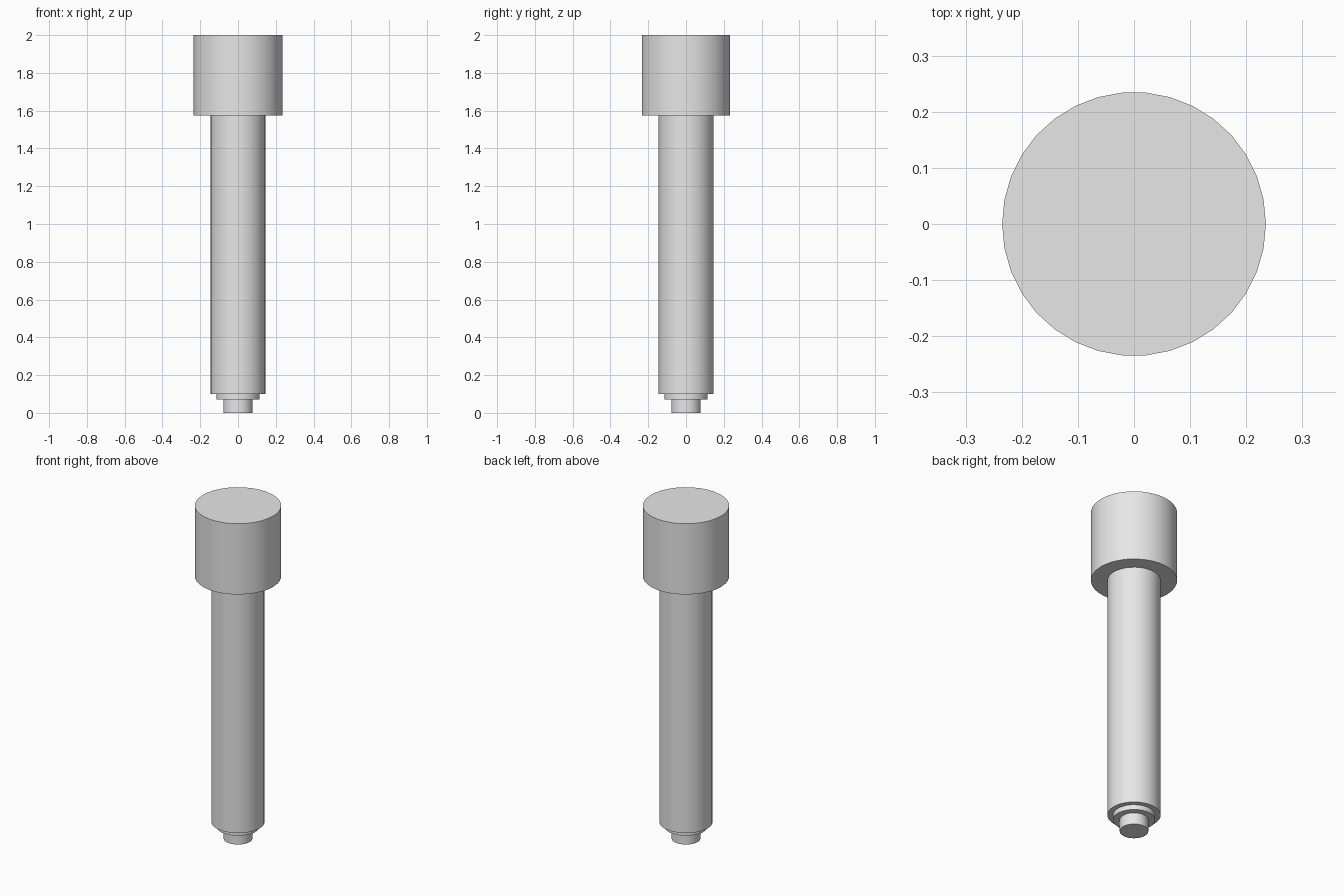
import bpy
import math

default_cube = bpy.data.objects.get("Cube")
if default_cube:
    bpy.data.objects.remove(default_cube, do_unlink=True)

SIDES = 34

# Single plain grey for every part
grey = bpy.data.materials.new("plain_grey")
grey.use_nodes = True
colour = (0.8, 0.8, 0.8, 1.0)
grey.diffuse_color = colour
grey.node_tree.nodes["Principled BSDF"].inputs["Base Color"].default_value = colour


def add_cylinder(name, radius, bottom, top):
    """Upright round section with a corner on the x axis and crisp rims."""
    bpy.ops.mesh.primitive_cylinder_add(
        vertices=SIDES, radius=radius, depth=top - bottom,
        location=(0, 0, (bottom + top) / 2), rotation=(0, 0, -math.pi / 2))
    part = bpy.context.object
    part.name = name
    part.data.name = name
    part.data.materials.append(grey)
    bpy.ops.object.shade_smooth_by_angle(angle=math.radians(30))
    return part


# Stacked sections of the pin, from the tip up to the head
add_cylinder("tip", 0.078, 0.0, 0.07)
add_cylinder("collar", 0.115, 0.07, 0.10)
add_cylinder("shaft", 0.145, 0.10, 1.575)
add_cylinder("head", 0.235, 1.575, 2.0)
